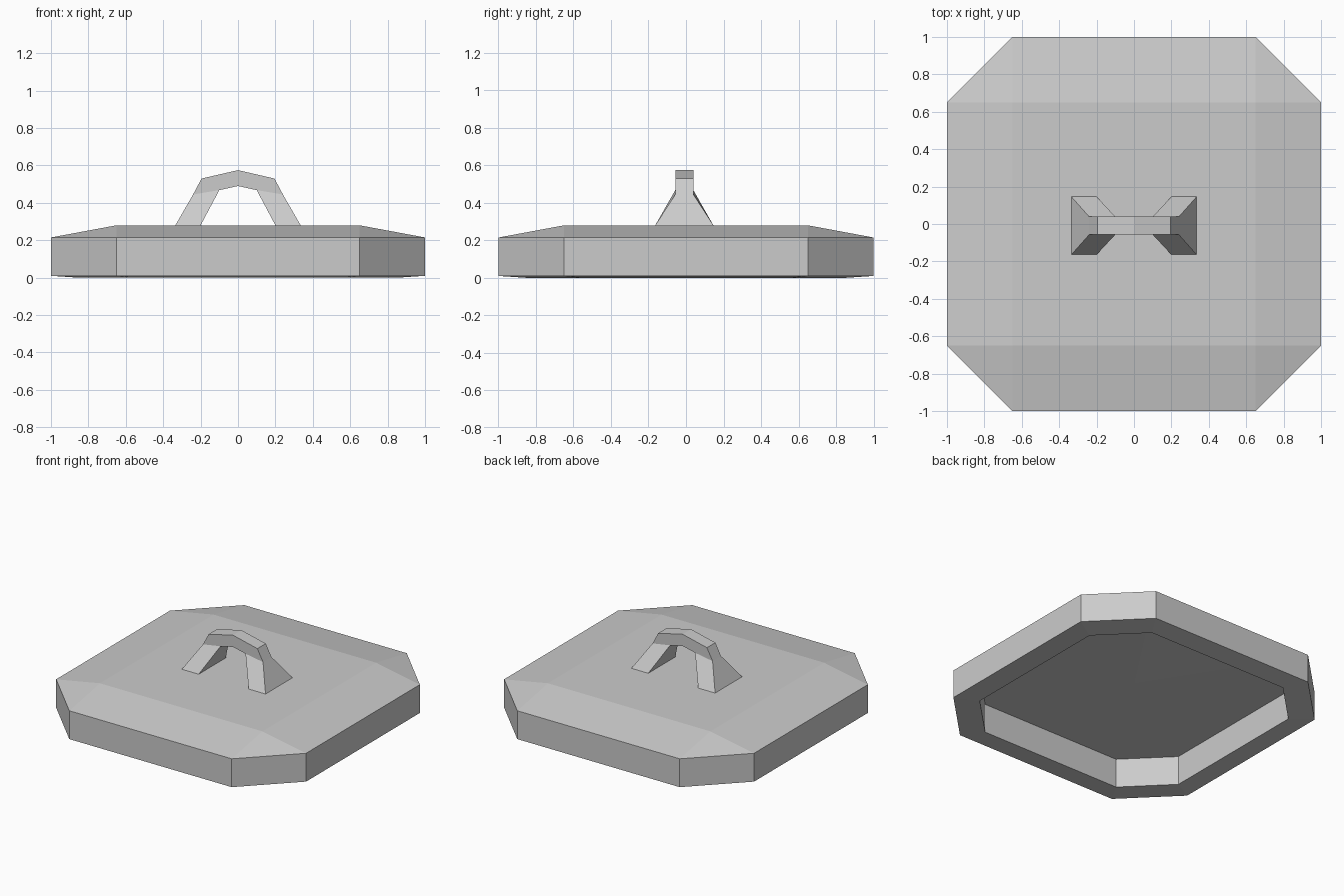
import bpy, bmesh

if "Cube" in bpy.data.objects:
    bpy.data.objects.remove(bpy.data.objects["Cube"])


def make_object(name, build):
    bm = bmesh.new()
    build(bm)
    bmesh.ops.remove_doubles(bm, verts=bm.verts, dist=0.0005)
    bmesh.ops.dissolve_degenerate(bm, edges=bm.edges, dist=0.0005)
    bmesh.ops.recalc_face_normals(bm, faces=bm.faces)
    mesh = bpy.data.meshes.new(name)
    bm.to_mesh(mesh)
    bm.free()
    obj = bpy.data.objects.new(name, mesh)
    bpy.context.collection.objects.link(obj)
    return obj


def octagon(bm, r, c, z):
    pts = [(r, -c), (r, c), (c, r), (-c, r), (-r, c), (-r, -c), (-c, -r), (c, -r)]
    return [bm.verts.new((x, y, z)) for x, y in pts]


def loft(bm, rings):
    for a, b in zip(rings, rings[1:]):
        n = len(a)
        for i in range(n):
            j = (i + 1) % n
            bm.faces.new((a[i], a[j], b[j], b[i]))


# Lid: chamfered plate with sloped border and hollow underside
def build_lid(bm):
    top = octagon(bm, 1.0, 0.65, 0.215)
    rings = [octagon(bm, 0.85, 0.56, 0.21), octagon(bm, 0.85, 0.56, 0.0),
             octagon(bm, 1.0, 0.65, 0.01), top]
    loft(bm, rings)
    # raised flat square in the middle of the top
    q = [bm.verts.new((x * 0.65, y * 0.65, 0.28))
         for x, y in ((1, -1), (1, 1), (-1, 1), (-1, -1))]
    bm.faces.new(q)
    for k in range(4):
        n = (k + 1) % 4
        bm.faces.new((top[2 * k], top[2 * k + 1], q[n], q[k]))
        bm.faces.new((top[2 * k + 1], top[(2 * k + 2) % 8], q[n]))
    # slightly creased ceiling of the hollow
    ceiling = bm.faces.new(rings[0])
    poke = bmesh.ops.poke(bm, faces=[ceiling])
    poke["verts"][0].co.z = 0.2


# Handle: flared feet rising into a thin angular arch
def build_handle(bm):
    half = [  # outer x, outer z, inner x, inner z, half depth
        (0.335, 0.28, 0.20, 0.28, 0.155),
        (0.24, 0.445, 0.10, 0.468, 0.048),
        (0.195, 0.53, 0.10, 0.468, 0.048),
        (0.0, 0.575, 0.0, 0.49, 0.048)]
    sections = half + [(-a, b, -c, d, w) for a, b, c, d, w in half[-2::-1]]
    y0 = -0.009
    rings = [[bm.verts.new(p) for p in ((xo, y0 - w, zo), (xo, y0 + w, zo),
                                        (xi, y0 + w, zi), (xi, y0 - w, zi))]
             for xo, zo, xi, zi, w in sections]
    loft(bm, rings)
    bm.faces.new(rings[0])
    bm.faces.new(rings[-1])


make_object("lid", build_lid)
make_object("handle", build_handle)
